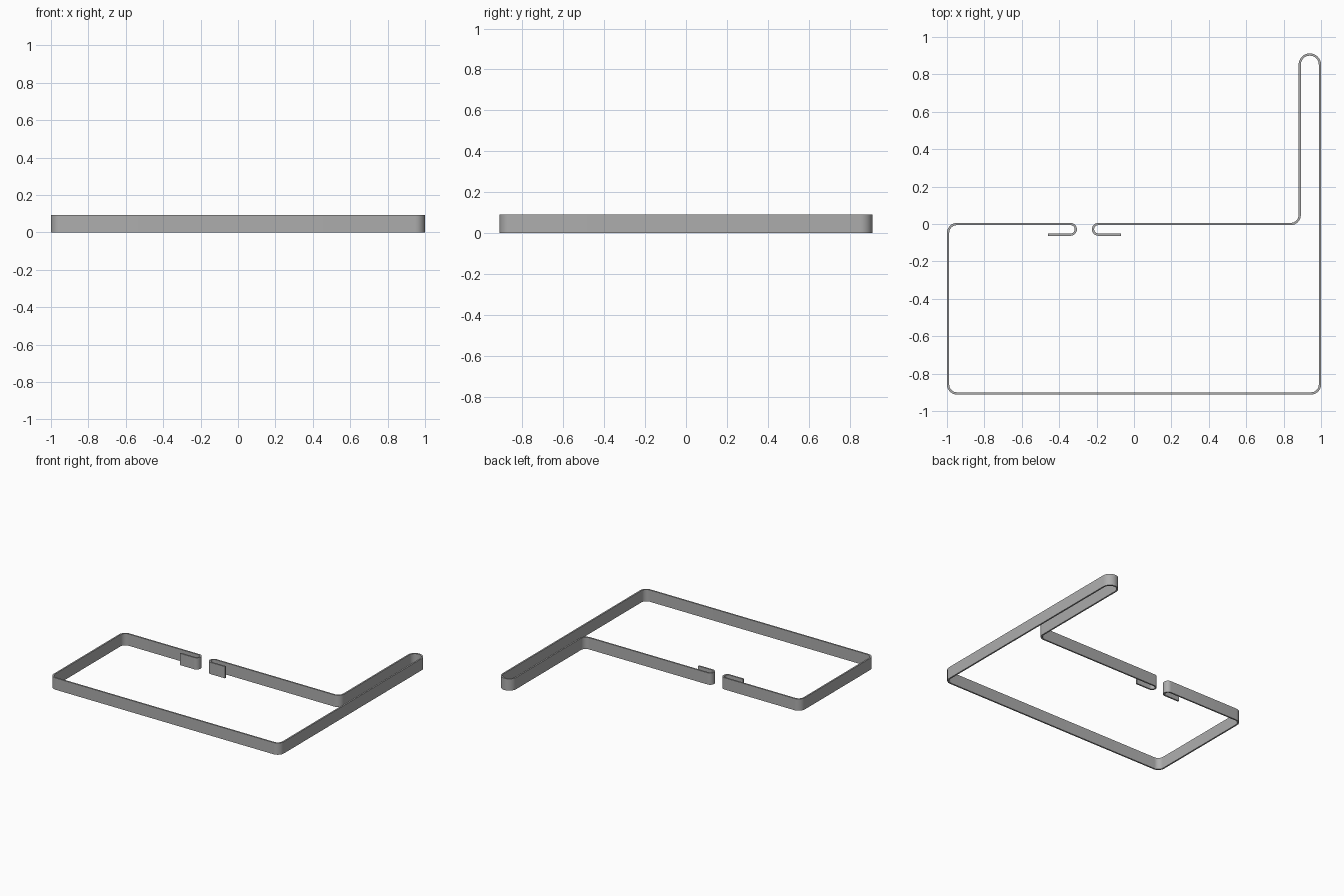
import bpy, bmesh, math
from mathutils import Vector

cube = bpy.data.objects.get("Cube")
if cube:
    bpy.data.objects.remove(cube, do_unlink=True)

HEIGHT, THICK, STEPS = 0.092, 0.012, 8
CORNER, TIP, HOOK = 0.048, 0.054, 0.0285

# Centre line of the bent strip: x, y, bend radius
path = [
    (-0.46, -0.057, 0),
    (-0.311, -0.057, HOOK), (-0.311, 0, HOOK),        # left hook
    (-0.994, 0, CORNER), (-0.994, -0.906, CORNER),
    (0.994, -0.906, CORNER),
    (0.994, 0.906, TIP), (0.886, 0.906, TIP),         # long finger loop
    (0.886, 0, CORNER),
    (-0.219, 0, HOOK), (-0.219, -0.057, HOOK),        # right hook
    (-0.07, -0.057, 0),
]


def rounded(path):
    """Replace every corner of the path with an arc."""
    pts = []
    for i, (x, y, r) in enumerate(path):
        p = Vector((x, y, 0))
        if r == 0:
            pts.append(p)
            continue
        a = (Vector((*path[i - 1][:2], 0)) - p).normalized()
        b = (Vector((*path[i + 1][:2], 0)) - p).normalized()
        centre = p + (a + b) * r
        for k in range(STEPS + 1):
            t = math.pi / 2 * k / STEPS
            q = centre - b * r * math.cos(t) - a * r * math.sin(t)
            if (q - pts[-1]).length > 0.001:
                pts.append(q)
    return pts


# Upright ribbon along the path
bm = bmesh.new()
low = [bm.verts.new(p) for p in rounded(path)]
high = [bm.verts.new(v.co + Vector((0, 0, HEIGHT))) for v in low]
for i in range(len(low) - 1):
    bm.faces.new((low[i], low[i + 1], high[i + 1], high[i]))
mesh = bpy.data.meshes.new("bent_strip")
bm.to_mesh(mesh)
bm.free()
strip = bpy.data.objects.new("bent_strip", mesh)
bpy.context.collection.objects.link(strip)

# Grey metal
metal = bpy.data.materials.new("grey_metal")
metal.use_nodes = True
grey = (0.42, 0.42, 0.42, 1)
metal.diffuse_color = grey
metal.node_tree.nodes["Principled BSDF"].inputs["Base Color"].default_value = grey
mesh.materials.append(metal)

# Sheet thickness, then smooth bends with crisp rims
bpy.ops.object.select_all(action="DESELECT")
bpy.context.view_layer.objects.active = strip
strip.select_set(True)
solid = strip.modifiers.new("thickness", "SOLIDIFY")
solid.thickness = THICK
solid.offset = 0
solid.use_even_offset = True
bpy.ops.object.modifier_apply(modifier=solid.name)
bpy.ops.object.shade_smooth_by_angle(angle=math.radians(35))
